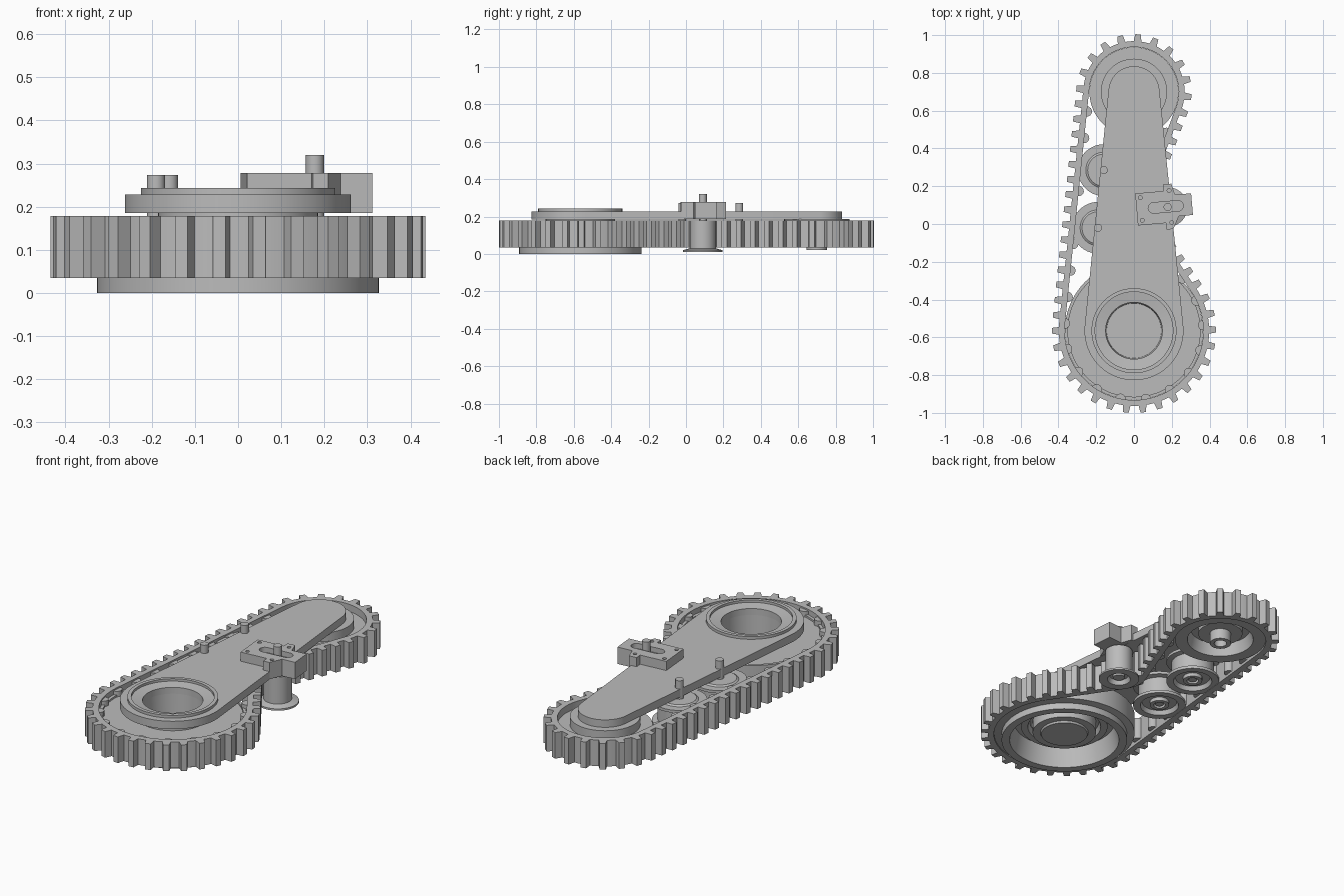
import bpy, bmesh, math
from mathutils import Vector, Matrix

cube = bpy.data.objects.get("Cube")
if cube:
    bpy.data.objects.remove(cube, do_unlink=True)

grey = bpy.data.materials.new("plain grey")
grey.use_nodes = True
grey.diffuse_color = (0.5, 0.5, 0.5, 1)
grey.node_tree.nodes["Principled BSDF"].inputs["Base Color"].default_value = grey.diffuse_color


def finish(name, bm, smooth=True):
    bmesh.ops.recalc_face_normals(bm, faces=bm.faces)
    mesh = bpy.data.meshes.new(name)
    bm.to_mesh(mesh)
    bm.free()
    mesh.materials.append(grey)
    obj = bpy.data.objects.new(name, mesh)
    bpy.context.collection.objects.link(obj)
    bpy.ops.object.select_all(action='DESELECT')
    obj.select_set(True)
    bpy.context.view_layer.objects.active = obj
    if smooth:
        bpy.ops.object.shade_smooth_by_angle(angle=math.radians(30))
    return obj


def add_prism(bm, outline, z0, z1):
    low = [bm.verts.new((p[0], p[1], z0)) for p in outline]
    high = [bm.verts.new((p[0], p[1], z1)) for p in outline]
    bm.faces.new(low)
    bm.faces.new(high)
    for i in range(len(low)):
        j = (i + 1) % len(low)
        bm.faces.new((low[i], low[j], high[j], high[i]))


def prism(name, outline, z0, z1):
    bm = bmesh.new()
    add_prism(bm, outline, z0, z1)
    return finish(name, bm)


def lathe(name, centre, profile, closed=False, steps=72):
    bm = bmesh.new()
    verts = [bm.verts.new((r, 0, z)) for r, z in profile]
    pairs = list(zip(verts, verts[1:]))
    if closed:
        pairs.append((verts[-1], verts[0]))
    edges = [bm.edges.new(p) for p in pairs]
    bmesh.ops.spin(bm, geom=verts + edges, axis=(0, 0, 1), cent=(0, 0, 0),
                   angle=math.tau, steps=steps, use_duplicate=False)
    bmesh.ops.remove_doubles(bm, verts=bm.verts, dist=1e-5)
    bmesh.ops.translate(bm, verts=bm.verts, vec=(centre[0], centre[1], 0))
    return finish(name, bm)


def rod(name, centre, r, z0, z1):
    return lathe(name, centre, [(0, z0), (r, z0), (r, z1), (0, z1)], steps=32)


def tangent_angle(a, b):
    # angle of the right-hand normal of the line joining two signed circles
    v = b[0] - a[0]
    return math.atan2(v.y, v.x) - math.acos((a[1] - b[1]) / v.length)


def wrap_path(circles, step=0.06):
    # closed path around circles; negative radius bends the other way
    points = []
    for i, (c, r) in enumerate(circles):
        start = tangent_angle(circles[i - 1], circles[i])
        end = tangent_angle(circles[i], circles[(i + 1) % len(circles)])
        sweep = (end - start) % math.tau if r > 0 else -((start - end) % math.tau)
        n = max(2, int(abs(sweep) / step))
        for k in range(n + 1):
            t = start + sweep * k / n
            points.append(c + Vector((math.cos(t), math.sin(t))) * r)
    return points


def cut(obj, cutters):
    for cutter in cutters:
        cutter.hide_render = True
        mod = obj.modifiers.new("cut", 'BOOLEAN')
        mod.operation = 'DIFFERENCE'
        mod.solver = 'EXACT'
        mod.object = cutter
        bpy.context.view_layer.objects.active = obj
        bpy.ops.object.modifier_apply(modifier=mod.name)
        bpy.data.objects.remove(cutter, do_unlink=True)
    bpy.ops.object.select_all(action='DESELECT')
    obj.select_set(True)
    bpy.ops.object.shade_smooth_by_angle(angle=math.radians(30))


big, small, spool = Vector((0, -0.565)), Vector((0, 0.70)), Vector((0.178, 0.09))

# Belt band
path = wrap_path([(big, 0.382), (spool, -0.13), (small, 0.252)])
count = len(path)
normals = []
for i in range(count):
    d = (path[(i + 1) % count] - path[i - 1]).normalized()
    normals.append(Vector((d.y, -d.x)))
bm = bmesh.new()
rings = [[bm.verts.new((*(p + n * off), z)) for off, z in
          ((-0.015, 0.035), (0.016, 0.035), (0.016, 0.178), (-0.015, 0.178))]
         for p, n in zip(path, normals)]
for i in range(count):
    a, b = rings[i], rings[(i + 1) % count]
    for k in range(4):
        m = (k + 1) % 4
        bm.faces.new((a[k], a[m], b[m], b[k]))
finish("belt_band", bm)


def along_belt(spacing, phase):
    # evenly spaced positions with outward normal and direction
    lengths = [(path[(i + 1) % count] - path[i]).length for i in range(count)]
    number = round(sum(lengths) / spacing)
    gap, walked = sum(lengths) / number, 0.0
    want = gap * phase
    for i, length in enumerate(lengths):
        while want < walked + length and number:
            d = (path[(i + 1) % count] - path[i]) / length
            yield path[i] + d * (want - walked), Vector((d.y, -d.x)), d
            want += gap
            number -= 1
        walked += length


# Belt teeth outside, rounded drive lugs inside except around the small wheel
bm = bmesh.new()
for p, n, d in along_belt(0.08, 0.5):
    add_prism(bm, [p + d * s + n * h for s, h in
                   ((-0.021, 0.012), (0.021, 0.012), (0.015, 0.053), (-0.015, 0.053))],
              0.035, 0.178)
finish("belt_teeth", bm, False)
bm = bmesh.new()
for p, n, d in along_belt(0.14, 0):
    if (p - small).length > 0.27:
        arc = [math.pi * k / 8 for k in range(9)]
        add_prism(bm, [p - n * (0.012 + 0.03 * math.sin(t)) + d * 0.028 * math.cos(t)
                       for t in arc], 0.05, 0.17)
finish("belt_lugs", bm)

# Wheels
lathe("big_wheel", big, [
    (0, 0.06), (0.145, 0.06), (0.15, 0.187), (0.185, 0.187), (0.185, 0.14),
    (0.35, 0.14), (0.35, 0.15), (0.366, 0.15), (0.366, 0.04), (0.327, 0.035),
    (0.327, 0), (0.285, 0), (0.262, 0.11), (0.225, 0.11), (0.225, 0.08),
    (0.19, 0.08), (0.18, 0.11), (0.165, 0.11), (0.165, 0.045),
    (0.125, 0.045), (0.12, 0.035), (0, 0.035)])
rod("big_wheel_pin", big, 0.026, 0.055, 0.066)
lathe("small_wheel", small, [
    (0, 0.187), (0.175, 0.187), (0.175, 0.14), (0.236, 0.14), (0.236, 0.045),
    (0.172, 0.045), (0.155, 0.11), (0.115, 0.11), (0.115, 0.08), (0.055, 0.08),
    (0.055, 0.022), (0.032, 0.022), (0.032, 0.07), (0, 0.07)])

# Arm plate with bearing ring
arm = prism("arm_plate", wrap_path([(big, 0.262), (small, 0.135)]), 0.185, 0.228)
cut(arm, [rod("bore_cutter", big, 0.2, 0.1, 0.3)])
lathe("bearing_ring", big, [(0.15, 0.185), (0.225, 0.185), (0.225, 0.243), (0.206, 0.243),
                            (0.206, 0.23), (0.15, 0.222)], closed=True)

# Flanged idlers on pins
for i, centre in enumerate([(-0.16, 0.285), (-0.19, -0.02)]):
    lathe(f"idler_{i + 1}", centre, [
        (0, 0.172), (0.085, 0.172), (0.095, 0.165), (0.137, 0.165), (0.137, 0.15),
        (0.11, 0.145), (0.11, 0.06), (0.137, 0.053), (0.137, 0.037), (0.1, 0.037),
        (0.09, 0.06), (0.05, 0.06), (0.05, 0.04), (0.03, 0.04),
        (0.03, 0.06), (0, 0.06)])
    rod(f"idler_pin_{i + 1}", centre, 0.021, 0.045, 0.273)

# Tensioner spool
lathe("tensioner_spool", spool, [
    (0, 0.178), (0.07, 0.178), (0.07, 0.03), (0.105, 0.02), (0.105, 0.01),
    (0.06, 0.01), (0.05, 0.035), (0.03, 0.035), (0.03, 0.02), (0, 0.02)])

# Slotted tensioner block
place = Matrix.Translation((0.163, 0.09, 0)) @ Matrix.Rotation(math.radians(5), 4, 'Z')


def local(x, y):
    return (place @ Vector((x, y, 0))).to_2d()


block = prism("tensioner_block", [local(x, y) for x, y in (
    (-0.15, -0.085), (0, -0.085), (0, -0.12), (0.035, -0.12), (0.07, -0.055),
    (0.145, -0.055), (0.145, 0.06), (0.06, 0.06), (0.045, 0.12), (0, 0.12),
    (0, 0.085), (-0.15, 0.085))], 0.186, 0.278)
slot = prism("slot_cutter", wrap_path([(local(-0.06, 0), 0.028), (local(0.07, 0), 0.028)], 0.3),
             0.25, 0.3)
holes = [rod("hole_cutter", local(x, y), 0.01, 0.26, 0.3)
         for x, y in ((-0.125, 0.06), (-0.125, -0.06), (0.03, 0.085), (0.03, -0.085))]
cut(block, [slot] + holes)
rod("tensioner_pin", spool, 0.021, 0.17, 0.32)
